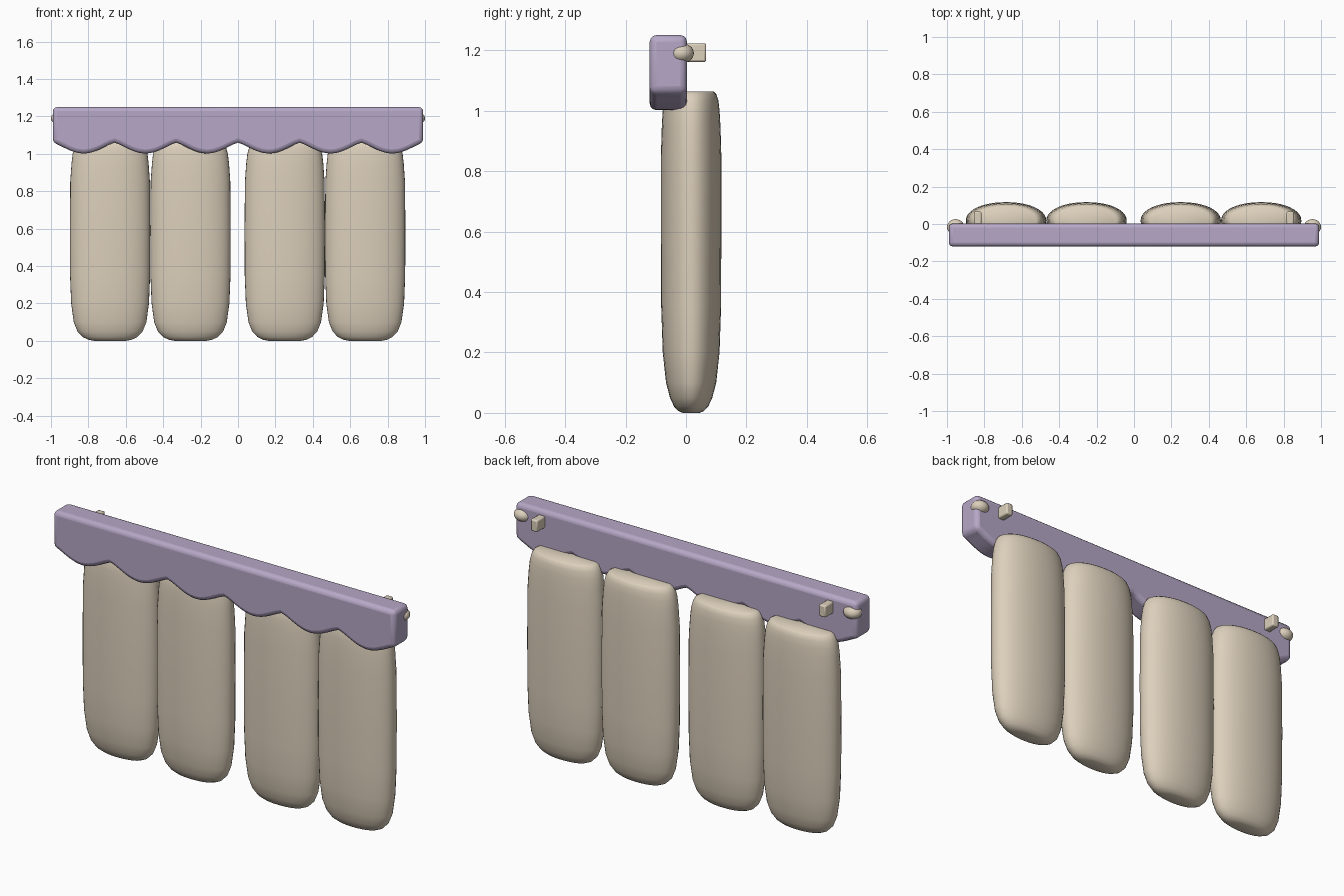
import bpy, bmesh, math

if "Cube" in bpy.data.objects:
    bpy.data.objects.remove(bpy.data.objects["Cube"])

def material(name, rgb):
    m = bpy.data.materials.new(name)
    m.diffuse_color = (*rgb, 1)
    m.use_nodes = True
    m.node_tree.nodes["Principled BSDF"].inputs["Base Color"].default_value = m.diffuse_color
    return m

CREAM = material("cream_fabric", (0.72, 0.63, 0.50))
LILAC = material("lilac_fabric", (0.47, 0.39, 0.57))

def finish(bm, name, mat, angle=40):
    bmesh.ops.recalc_face_normals(bm, faces=bm.faces)
    me = bpy.data.meshes.new(name)
    bm.to_mesh(me)
    bm.free()
    ob = bpy.data.objects.new(name, me)
    bpy.context.collection.objects.link(ob)
    me.materials.append(mat)
    bpy.ops.object.select_all(action='DESELECT')
    ob.select_set(True)
    bpy.context.view_layer.objects.active = ob
    bpy.ops.object.shade_smooth_by_angle(angle=math.radians(angle))
    return ob

def add_bevel(ob, width, segments):
    b = ob.modifiers.new("soft_edges", 'BEVEL')
    b.width, b.segments = width, segments
    b.limit_method, b.angle_limit = 'ANGLE', math.radians(60)

# Valance: scalloped outline extruded in y, soft edges
W, SCALLOPS, STEPS = 0.99, 6, 14
outline = [(W, 1.25), (-W, 1.25)]
for i in range(SCALLOPS * STEPS + 1):
    s = abs(math.sin(math.pi * i / STEPS))
    outline.append((-W + 2 * W * i / (SCALLOPS * STEPS), 1.06 - 0.058 * s ** 1.25))
bm = bmesh.new()
face = bm.faces.new([bm.verts.new((x, -0.12, z)) for x, z in outline])
ext = bmesh.ops.extrude_face_region(bm, geom=[face])
bmesh.ops.translate(bm, vec=(0, 0.123, 0),
                    verts=[v for v in ext["geom"] if isinstance(v, bmesh.types.BMVert)])
add_bevel(finish(bm, "valance", LILAC), 0.022, 3)

# Curtain lobes: lofted elliptical rings (z, half width, half depth)
RINGS = [(0.0, .085, .028), (.006, .115, .042), (.02, .145, .056), (.05, .174, .070),
         (.10, .194, .083), (.20, .208, .094), (.35, .214, .099), (.60, .215, .1),
         (.85, .213, .1), (.95, .206, .097), (1.0, .200, .094), (1.035, .190, .090),
         (1.055, .178, .083), (1.064, .162, .074)]
N = 40

def lobe(name, cx):
    bm = bmesh.new()
    rings = []
    for z, a, b in RINGS:
        ring = []
        for k in range(N):
            t = 2 * math.pi * k / N
            c, s = math.cos(t), math.sin(t)
            ring.append(bm.verts.new((cx + a * math.copysign(abs(c) ** 0.95, c),
                                      0.017 + b * math.copysign(abs(s) ** 0.95, s), z)))
        rings.append(ring)
    for lo, hi in zip(rings, rings[1:]):
        for k in range(N):
            bm.faces.new((lo[k], lo[(k + 1) % N], hi[(k + 1) % N], hi[k]))
    bm.faces.new(rings[0][::-1])
    bm.faces.new(rings[-1])
    finish(bm, name, CREAM, 60)

for i, cx in enumerate((-0.684, -0.254, 0.25, 0.68)):
    lobe(f"curtain_fold_{i + 1}", cx)

# Rod finials and wall brackets on both ends
for side, sx in (("left", -1), ("right", 1)):
    bm = bmesh.new()
    bmesh.ops.create_uvsphere(bm, u_segments=24, v_segments=14, radius=1)
    bmesh.ops.scale(bm, vec=(0.046, 0.042, 0.034), verts=bm.verts)
    bmesh.ops.translate(bm, vec=(sx * 0.954, -0.016, 1.19), verts=bm.verts)
    finish(bm, f"finial_{side}", CREAM)

    bm = bmesh.new()
    bmesh.ops.create_cube(bm, size=1)
    bmesh.ops.scale(bm, vec=(0.038, 0.09, 0.062), verts=bm.verts)
    bmesh.ops.translate(bm, vec=(sx * 0.835, 0.022, 1.192), verts=bm.verts)
    add_bevel(finish(bm, f"bracket_{side}", CREAM), 0.007, 2)
